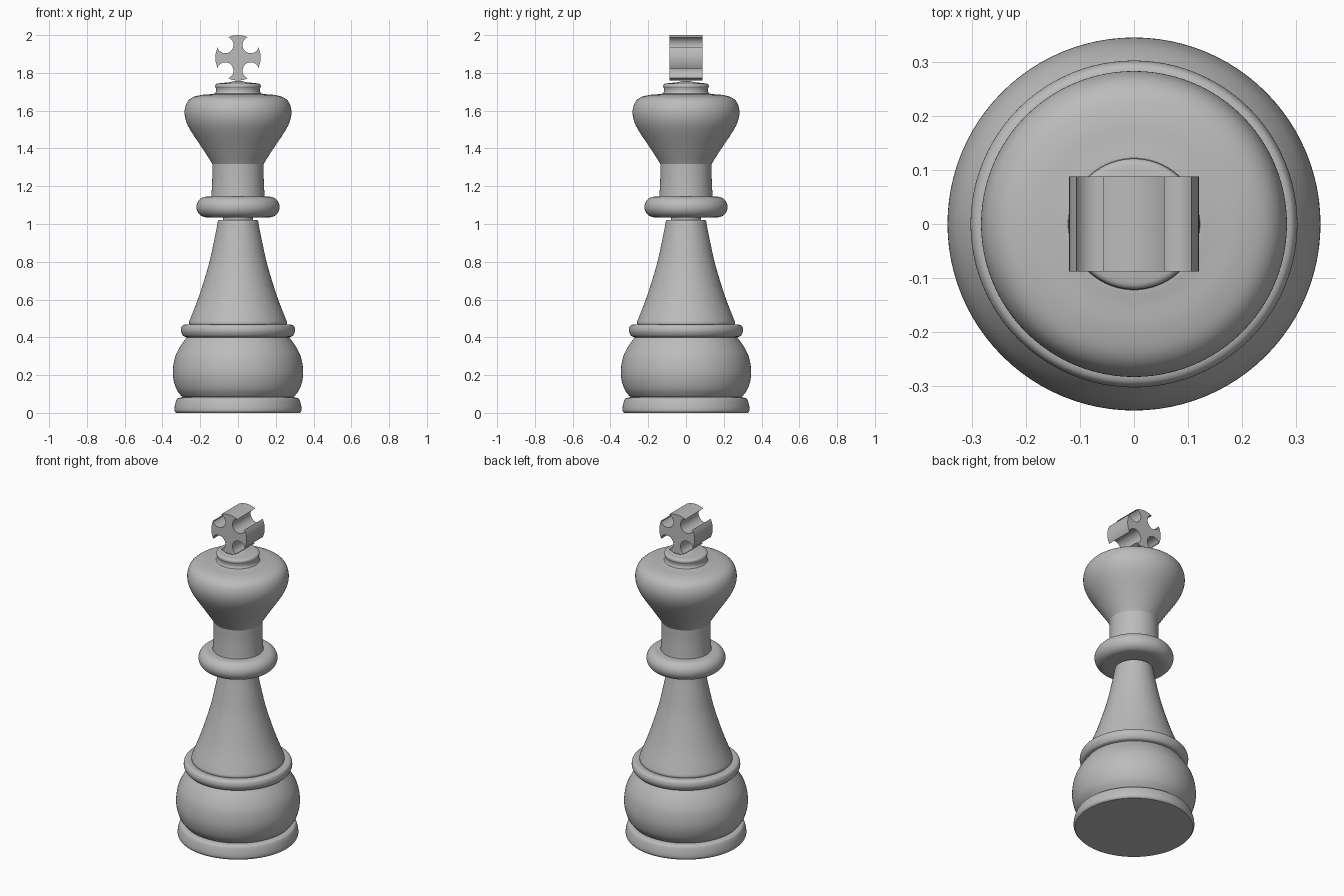
import bpy
import bmesh
from math import sin, cos, pi, atan2, radians, sqrt
from mathutils import Vector

SEGMENTS = 96

cube = bpy.data.objects.get("Cube")
if cube:
    bpy.data.objects.remove(cube, do_unlink=True)

grey = bpy.data.materials.new("plain grey")
grey.use_nodes = True
COLOUR = (0.5, 0.5, 0.5, 1)
grey.diffuse_color = COLOUR
grey.node_tree.nodes["Principled BSDF"].inputs["Base Color"].default_value = COLOUR


def finish(name, bm):
    """Turn a bmesh into a smooth-shaded object with sharp creases."""
    bmesh.ops.remove_doubles(bm, verts=bm.verts, dist=1e-5)
    bmesh.ops.recalc_face_normals(bm, faces=bm.faces)
    mesh = bpy.data.meshes.new(name)
    bm.to_mesh(mesh)
    bm.free()
    mesh.materials.append(grey)
    obj = bpy.data.objects.new(name, mesh)
    bpy.context.collection.objects.link(obj)
    bpy.ops.object.select_all(action='DESELECT')
    obj.select_set(True)
    bpy.context.view_layer.objects.active = obj
    bpy.ops.object.shade_smooth_by_angle(angle=radians(32))
    return obj


def spline(points, steps=6):
    """Smooth curve through the given (radius, height) points."""
    p = [Vector(q) for q in points]
    p = [2 * p[0] - p[1]] + p + [2 * p[-1] - p[-2]]
    curve = []
    for a, b, c, d in zip(p, p[1:], p[2:], p[3:]):
        for i in range(steps):
            t = i / steps
            curve.append(0.5 * (2 * b + (c - a) * t + (2 * a - 5 * b + 4 * c - d) * t * t
                                + (3 * b - a - 3 * c + d) * t ** 3))
    return curve + [p[-2]]


def turned(name, *sections):
    """Lathe the smooth sections, closed at both ends, with creases between them."""
    outline = [q for s in sections for q in spline(s)]
    outline = [Vector((0, outline[0].y))] + outline + [Vector((0, outline[-1].y))]
    bm = bmesh.new()
    verts = [bm.verts.new((max(q.x, 0), 0, q.y)) for q in outline]
    edges = [bm.edges.new(pair) for pair in zip(verts, verts[1:])]
    bmesh.ops.spin(bm, geom=verts + edges, cent=(0, 0, 0), axis=(0, 0, 1),
                   angle=2 * pi, steps=SEGMENTS)
    return finish(name, bm)


# Base: foot disc, round bulb and thin collar
turned("foot", [(0.328, 0), (0.336, 0.012), (0.335, 0.035), (0.327, 0.065),
                (0.317, 0.078), (0.29, 0.084)])
turned("bulb", [(0.285, 0.08), (0.303, 0.093), (0.33, 0.135), (0.345, 0.205),
                (0.336, 0.285), (0.31, 0.345), (0.272, 0.4)])
turned("base_collar", [(0.27, 0.4), (0.29, 0.408), (0.302, 0.433),
                       (0.298, 0.457), (0.283, 0.467), (0.25, 0.467)])

# Tapering body and the short pin under the ring
turned("body", [(0.255, 0.46), (0.259, 0.478), (0.252, 0.5)],
       [(0.252, 0.5), (0.213, 0.6), (0.18, 0.7), (0.151, 0.8), (0.129, 0.9),
        (0.113, 0.98), (0.108, 1.01)],
       [(0.108, 1.01), (0.104, 1.02), (0.095, 1.022)])
turned("pin", [(0.08, 1.01), (0.08, 1.06)])

# Neck ring, a rounded stadium section
ring = [(0.165 + 0.055 * cos(a), 1.09 + 0.055 * sin(a))
        for a in [radians(-90 + 15 * i) for i in range(13)]]
turned("neck_ring", [(0.08, 1.035), (0.165, 1.035)], ring, [(0.165, 1.145), (0.13, 1.145)])

# Neck and swelling head
turned("neck", [(0.142, 1.135), (0.139, 1.18), (0.136, 1.25), (0.136, 1.32)])
turned("head", [(0.136, 1.318), (0.148, 1.338), (0.188, 1.4), (0.248, 1.49),
                (0.275, 1.545), (0.283, 1.595), (0.272, 1.64), (0.245, 1.668),
                (0.2, 1.682), (0.15, 1.687), (0.126, 1.69)])
turned("cap", [(0.128, 1.68), (0.117, 1.7), (0.117, 1.718), (0.121, 1.728),
               (0.117, 1.74), (0.1, 1.745), (0.05, 1.75), (0.02, 1.757)])

# Flared cross: arcs of one circle joined by round notches
CENTRE, REACH, HALF_DEPTH = 1.88, 0.12, 0.088
notch, notch_radius, tip = 0.068, 0.044, 0.056
corner = (sqrt(REACH ** 2 - tip ** 2), tip)
half_tip = atan2(corner[1], corner[0])
start = atan2(corner[1] - notch, corner[0] - notch)
sweep = 2 * pi - 2 * (pi / 4 - start)
quarter = [(REACH * cos(a), REACH * sin(a))
           for a in [half_tip * (i / 6 - 1) for i in range(13)]]
quarter += [(notch + notch_radius * cos(a), notch + notch_radius * sin(a))
            for a in [start - sweep * i / 24 for i in range(1, 24)]]
bm = bmesh.new()
outline = []
for k in range(4):
    c, s = cos(k * pi / 2), sin(k * pi / 2)
    outline += [bm.verts.new((x * c - z * s, -HALF_DEPTH, CENTRE + x * s + z * c))
                for x, z in quarter]
face = bm.faces.new(outline)
result = bmesh.ops.extrude_face_region(bm, geom=[face], use_keep_orig=True)
moved = [g for g in result["geom"] if isinstance(g, bmesh.types.BMVert)]
bmesh.ops.translate(bm, verts=moved, vec=(0, 2 * HALF_DEPTH, 0))
finish("cross", bm)
